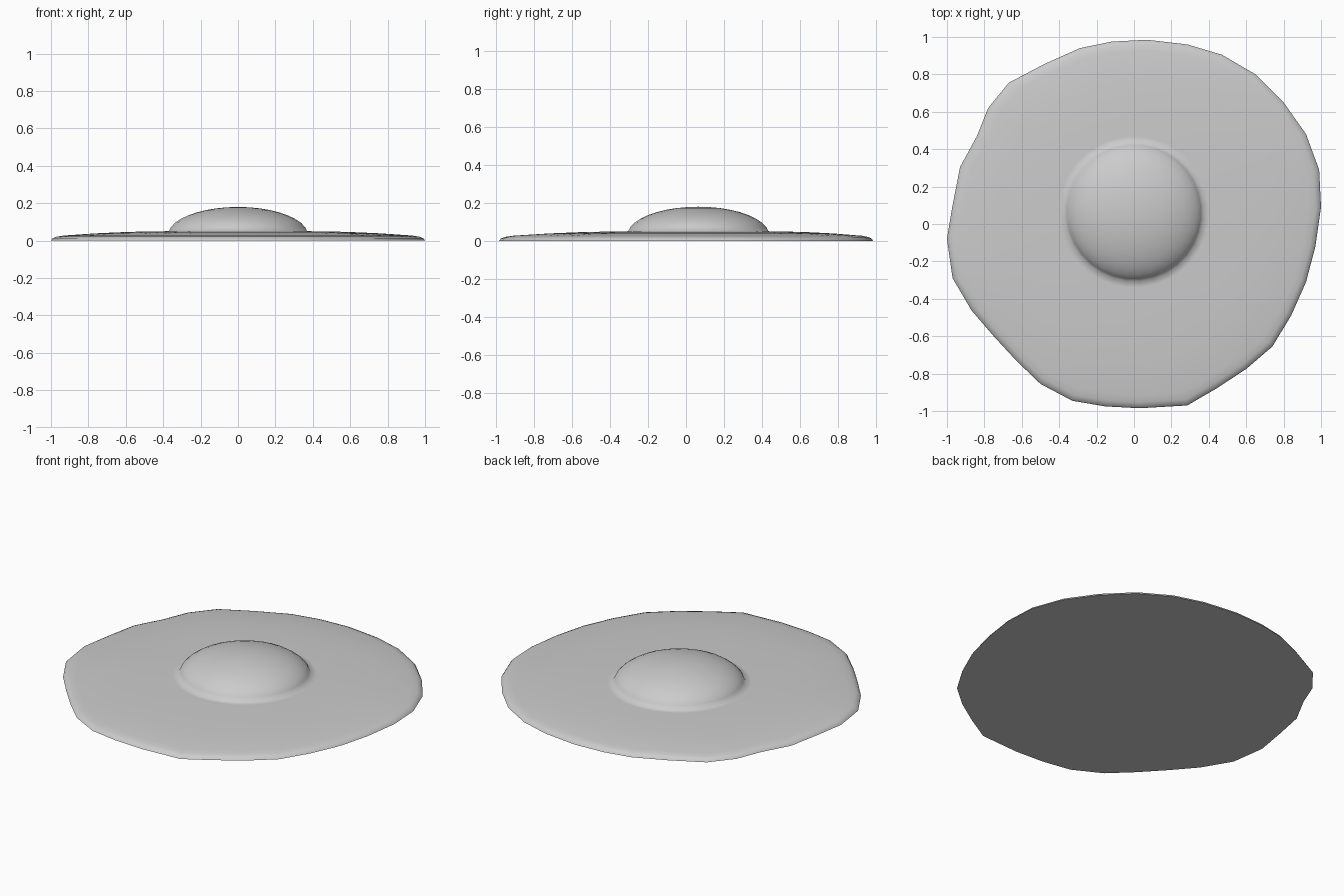
import bpy, bmesh
from math import radians, sin, cos, pi
from mathutils import Vector

cube = bpy.data.objects.get("Cube")
if cube:
    bpy.data.objects.remove(cube, do_unlink=True)

grey = bpy.data.materials.new("plain grey")
grey.use_nodes = True
colour = (0.6, 0.6, 0.6, 1)
grey.diffuse_color = colour
grey.node_tree.nodes["Principled BSDF"].inputs["Base Color"].default_value = colour

# Irregular outer edge of the egg white, counter-clockwise from the back
outline = [Vector(p) for p in (
    (.07, .985), (-.12, .975), (-.29, .94), (-.48, .855), (-.67, .755), (-.78, .62),
    (-.84, .47), (-.93, .305), (-.97, .1), (-1, -.08), (-.97, -.29), (-.87, -.46),
    (-.75, -.6), (-.63, -.73), (-.5, -.855), (-.33, -.945), (-.155, -.975), (.03, -.985),
    (.285, -.97), (.44, -.88), (.6, -.775), (.74, -.655), (.84, -.49), (.92, -.31),
    (.97, -.12), (1, .09), (.99, .29), (.92, .48), (.8, .65), (.65, .8),
    (.47, .905), (.285, .96))]
count = len(outline)
centre = Vector((0, .065))


def circle(radius):
    angles = [radians(84) + 2 * pi * i / count for i in range(count)]
    return [centre + radius * Vector((cos(a), sin(a))) for a in angles]


bm = bmesh.new()


def add_ring(points, z):
    return [bm.verts.new((p.x, p.y, z)) for p in points]


# Egg white: blend from the outer edge to the round foot of the yolk
foot = circle(.405)
rings = []
for t, z in ((1, 0), (.985, .013), (.95, .021), (.89, .027), (.6, .039), (.3, .047), (0, .05)):
    rings.append(add_ring([f.lerp(o, t) for f, o in zip(foot, outline)], z))

# Yolk: upper part of a flattened ellipsoid
steps = 9
for i in range(steps):
    a = radians(8 + 82 * i / steps)
    rings.append(add_ring(circle(.375 * cos(a)), .03 + .15 * sin(a)))

for lower, upper in zip(rings, rings[1:]):
    for i in range(count):
        j = (i + 1) % count
        bm.faces.new((lower[i], lower[j], upper[j], upper[i]))

# Top of the yolk and flat underside
top = bm.verts.new((centre.x, centre.y, .18))
for i in range(count):
    bm.faces.new((rings[-1][i], rings[-1][(i + 1) % count], top))
bm.faces.new(rings[0][::-1])

mesh = bpy.data.meshes.new("fried_egg")
bm.to_mesh(mesh)
bm.free()
mesh.materials.append(grey)
egg = bpy.data.objects.new("fried_egg", mesh)
bpy.context.collection.objects.link(egg)

bpy.ops.object.select_all(action="DESELECT")
egg.select_set(True)
bpy.context.view_layer.objects.active = egg
bpy.ops.object.shade_smooth_by_angle(angle=radians(80))
